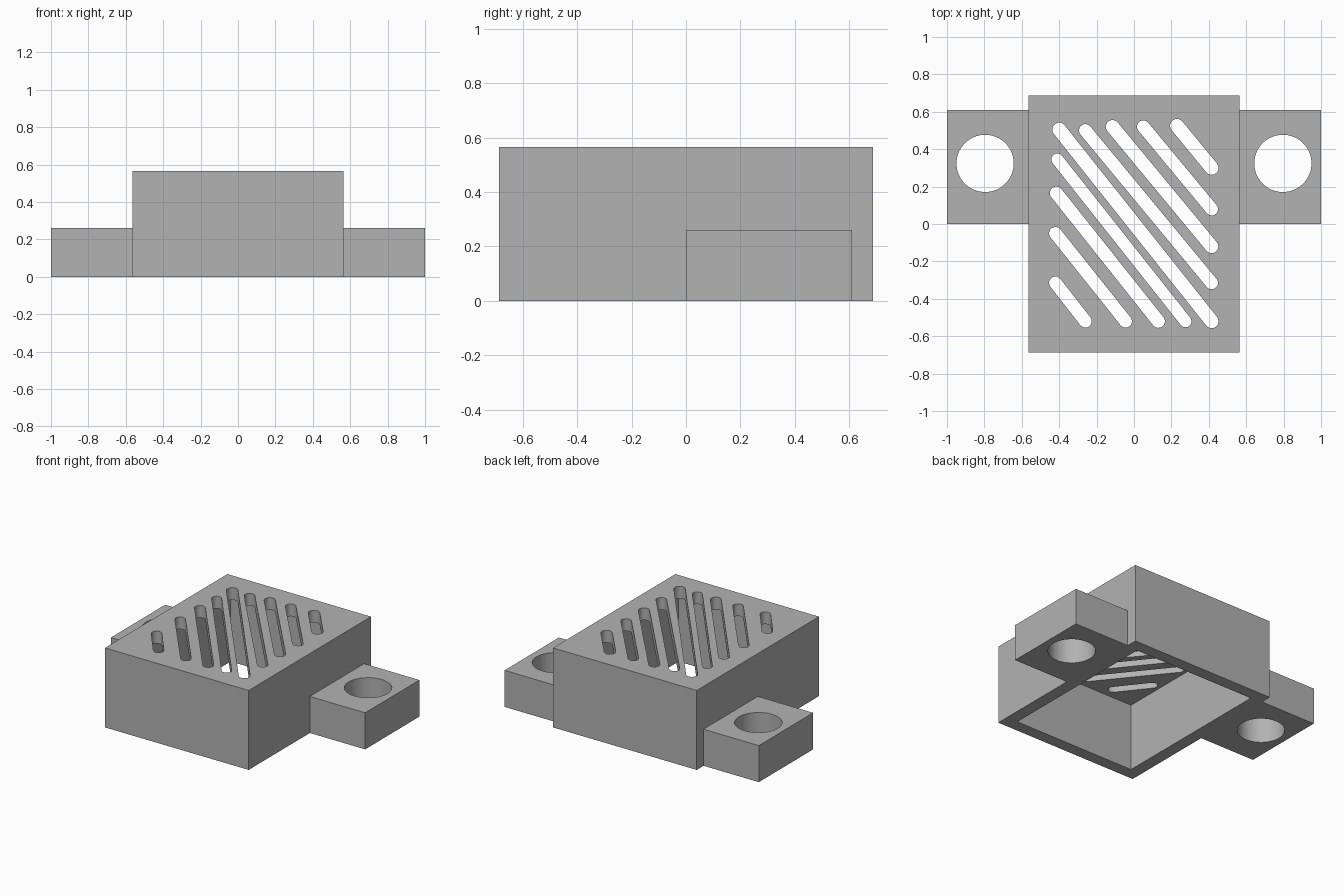
import bpy, bmesh, math
from mathutils import Vector

old = bpy.data.objects.get("Cube")
if old:
    bpy.data.objects.remove(old, do_unlink=True)

# Overall sizes
HALF_X, HALF_Y, HEIGHT = 0.565, 0.687, 0.565
WALL = 0.087
EAR_DEPTH, EAR_HEIGHT = 0.61, 0.26

grey = bpy.data.materials.new("grey plastic")
grey.use_nodes = True
COLOUR = (0.45, 0.45, 0.45, 1)
grey.diffuse_color = COLOUR
grey.node_tree.nodes["Principled BSDF"].inputs["Base Color"].default_value = COLOUR


def make_object(name, bm):
    bmesh.ops.recalc_face_normals(bm, faces=bm.faces)
    mesh = bpy.data.meshes.new(name)
    bm.to_mesh(mesh)
    bm.free()
    mesh.materials.append(grey)
    obj = bpy.data.objects.new(name, mesh)
    bpy.context.collection.objects.link(obj)
    return obj


def add_prism(bm, outline, low, high):
    """Extrude a flat outline straight up from low to high."""
    face = bm.faces.new([bm.verts.new((x, y, low)) for x, y in outline])
    top = bmesh.ops.extrude_face_region(bm, geom=[face])["geom"]
    verts = [v for v in top if isinstance(v, bmesh.types.BMVert)]
    bmesh.ops.translate(bm, verts=verts, vec=(0, 0, high - low))


def rectangle(x0, x1, y0, y1):
    return [(x0, y0), (x1, y0), (x1, y1), (x0, y1)]


def arc(centre, radius, start, sweep, steps):
    return [(centre[0] + radius * math.cos(start + sweep * i / steps),
             centre[1] + radius * math.sin(start + sweep * i / steps))
            for i in range(steps + 1)]


def capsule(a, b, radius):
    """Round-ended slot outline between two centres."""
    d = Vector(b) - Vector(a)
    angle = math.atan2(d.y, d.x)
    return (arc(b, radius, angle - math.pi / 2, math.pi, 12)
            + arc(a, radius, angle + math.pi / 2, math.pi, 12))


def cut(obj, bm):
    cutter = make_object("cutter", bm)
    cutter.hide_render = True
    mod = obj.modifiers.new("cut", "BOOLEAN")
    mod.operation, mod.solver, mod.object = "DIFFERENCE", "EXACT", cutter
    apply(obj, mod)
    bpy.data.objects.remove(cutter, do_unlink=True)


def apply(obj, mod):
    bpy.ops.object.select_all(action="DESELECT")
    obj.select_set(True)
    bpy.context.view_layer.objects.active = obj
    bpy.ops.object.modifier_apply(modifier=mod.name)


# Vent cover: an open-bottomed box
bm = bmesh.new()
add_prism(bm, rectangle(-HALF_X, HALF_X, -HALF_Y, HALF_Y), 0, HEIGHT)
cover = make_object("vent_cover", bm)
bm = bmesh.new()
ix, iy = HALF_X - WALL, HALF_Y - WALL
add_prism(bm, rectangle(-ix, ix, -iy, iy), -0.1, HEIGHT - WALL)
cut(cover, bm)

# Diagonal slots through the top: upper end, lower end, radius
slots = [
    ((0.23, 0.525), (0.415, 0.3), 0.037),
    ((0.05, 0.52), (0.415, 0.08), 0.034),
    ((-0.115, 0.52), (0.415, -0.12), 0.036),
    ((-0.26, 0.5), (0.415, -0.315), 0.034),
    ((-0.4, 0.505), (0.415, -0.52), 0.037),
    ((-0.41, 0.345), (0.275, -0.52), 0.032),
    ((-0.415, 0.165), (0.13, -0.52), 0.035),
    ((-0.42, -0.05), (-0.045, -0.52), 0.034),
    ((-0.42, -0.315), (-0.26, -0.52), 0.034),
]
bm = bmesh.new()
for upper, lower, radius in slots:
    add_prism(bm, capsule(upper, lower, radius), HEIGHT - 2 * WALL, HEIGHT + WALL)
cut(cover, bm)

# Mounting ears with screw holes, mirrored left to right
bm = bmesh.new()
add_prism(bm, rectangle(HALF_X, 1, 0, EAR_DEPTH), 0, EAR_HEIGHT)
ears = make_object("mounting_ears", bm)
bm = bmesh.new()
add_prism(bm, arc((0.796, 0.324), 0.153, 0, math.tau, 64)[:-1], -0.1, EAR_HEIGHT + 0.1)
cut(ears, bm)
apply(ears, ears.modifiers.new("mirror", "MIRROR"))

# Smooth the round hole walls, keep the corners sharp
for obj in (cover, ears):
    bpy.ops.object.select_all(action="DESELECT")
    obj.select_set(True)
    bpy.context.view_layer.objects.active = obj
    bpy.ops.object.shade_smooth_by_angle(angle=math.radians(30))
